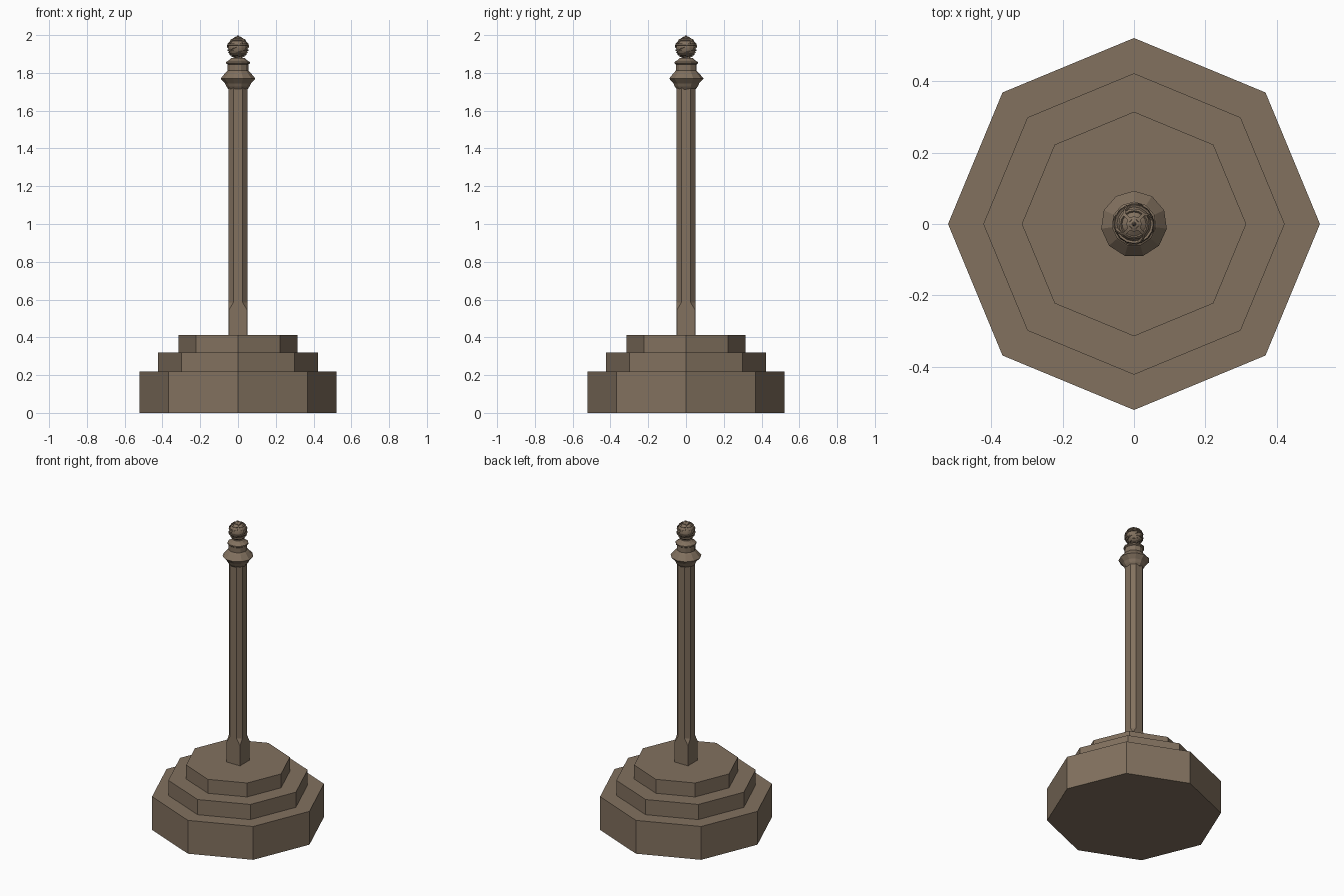
import bpy, bmesh, math
from mathutils import Vector

if "Cube" in bpy.data.objects:
    bpy.data.objects.remove(bpy.data.objects["Cube"])

stone = bpy.data.materials.new("brown stone")
stone.diffuse_color = (0.223, 0.165, 0.114, 1)
stone.use_nodes = True
stone.node_tree.nodes["Principled BSDF"].inputs["Base Color"].default_value = stone.diffuse_color


def finish(name, bm):
    bmesh.ops.recalc_face_normals(bm, faces=bm.faces)
    me = bpy.data.meshes.new(name)
    bm.to_mesh(me)
    bm.free()
    me.materials.append(stone)
    ob = bpy.data.objects.new(name, me)
    bpy.context.collection.objects.link(ob)
    return ob


def loft(name, rings, closed=False):
    """Skin a list of equal-length point rings; cap the ends or join them."""
    bm = bmesh.new()
    vs = [[bm.verts.new(p) for p in r] for r in rings]
    n = len(vs[0])
    pairs = list(zip(vs, vs[1:])) + ([(vs[-1], vs[0])] if closed else [])
    for a, b in pairs:
        for i in range(n):
            j = (i + 1) % n
            bm.faces.new((a[i], a[j], b[j], b[i]))
    if not closed:
        bm.faces.new(vs[0])
        bm.faces.new(vs[-1])
    return finish(name, bm)


def lathe(name, profile, n, turn=0.0, closed=False):
    rings = [[(r * math.cos(turn + math.tau * i / n),
               r * math.sin(turn + math.tau * i / n), z) for i in range(n)]
             for r, z in profile]
    return loft(name, rings, closed)


# three octagonal steps, corners on the axes
for name, r, z0, z1 in (("lower_step", 0.522, 0, 0.22),
                        ("middle_step", 0.423, 0.22, 0.32),
                        ("upper_step", 0.315, 0.32, 0.412)):
    lathe(name, [(r, z0), (r, z1)], 8)


# shaft: square foot whose corners are chamfered into an octagon
def chamfered_square(h, c, z):
    pts = []
    for k in range(4):
        a = k * math.pi / 2
        for x, y in ((h, h - c), (h - c, h)):
            pts.append((x * math.cos(a) - y * math.sin(a),
                        x * math.sin(a) + y * math.cos(a), z))
    return pts


loft("shaft", [chamfered_square(0.049, c, z) for c, z in
               ((0.0005, 0.41), (0.0005, 0.545), (0.025, 0.585), (0.025, 1.72))])

# moulded capital and neck
lathe("capital", [(0.050, 1.712), (0.062, 1.728), (0.070, 1.745), (0.093, 1.770),
                  (0.066, 1.802), (0.056, 1.812), (0.056, 1.845), (0.063, 1.850),
                  (0.063, 1.858), (0.046, 1.868), (0.034, 1.880)], 11, math.pi / 2)

# ball core
CZ, R = 1.934, 0.052
lathe("ball", [(R * math.sin(t), CZ - R * math.cos(t))
               for t in [0.15 + (math.pi - 0.3) * i / 10 for i in range(11)]], 16)


# raised bands round the ball
def band(name, lat, half=0.07):
    prof = [(rr * math.cos(a), CZ + rr * math.sin(a))
            for rr, a in ((R - 0.004, lat - half), (R + 0.006, lat - half),
                          (R + 0.006, lat + half), (R - 0.004, lat + half))]
    lathe(name, prof, 16, closed=True)


for i, lat in enumerate((-0.75, -0.25, 0.3, 0.8)):
    band("ball_ring_%d" % i, lat)

# four swirling ribs from bottom to top
for k in range(4):
    rings = []
    for s in range(13):
        lat = -1.35 + 2.7 * s / 12
        lon = math.pi / 4 + k * math.pi / 2 + 0.9 * (lat - 1.35) * max(0, 0.9 - lat)
        d = Vector((math.cos(lat) * math.cos(lon), math.cos(lat) * math.sin(lon),
                    math.sin(lat)))
        side = Vector((-math.sin(lon), math.cos(lon), 0)) * 0.004
        c = Vector((0, 0, CZ))
        rings.append([c + d * (R - 0.004) - side, c + d * (R + 0.007) - side,
                      c + d * (R + 0.007) + side, c + d * (R - 0.004) + side])
    loft("ball_rib_%d" % k, rings)

# rosette and tip on top
lathe("rosette", [(0.022, 1.976), (0.022, 1.986), (0.012, 1.991),
                  (0.006, 1.993), (0.002, 2.0)], 8)
